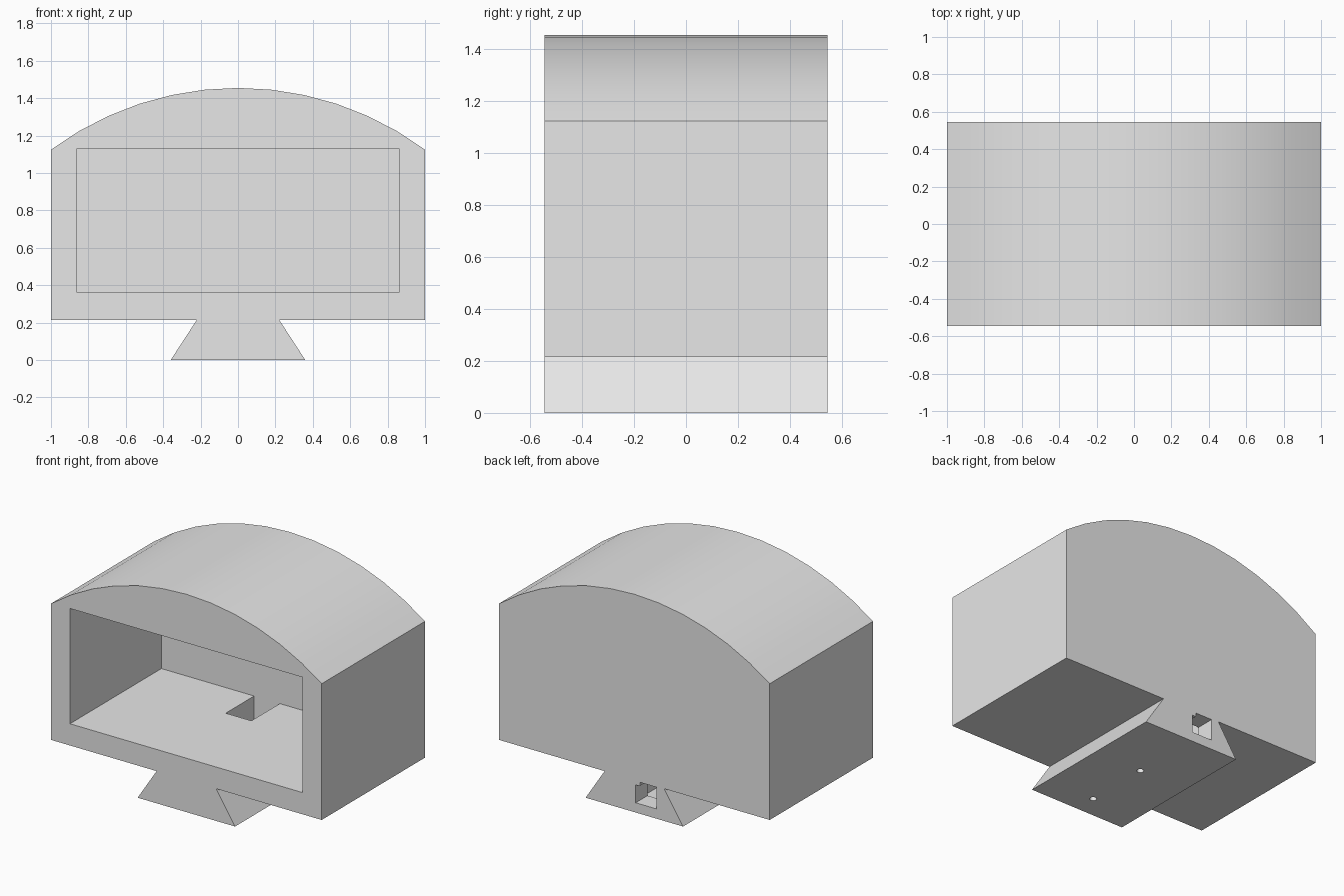
import bpy, bmesh
from math import asin, sin, cos

default = bpy.data.objects.get("Cube")
if default:
    bpy.data.objects.remove(default, do_unlink=True)

HALF_DEPTH = 0.545
EAVE, CREST, BASE = 1.125, 1.455, 0.215

grey = bpy.data.materials.new("light grey")
grey.use_nodes = True
grey.diffuse_color = (0.8, 0.8, 0.8, 1)
grey.node_tree.nodes["Principled BSDF"].inputs["Base Color"].default_value = grey.diffuse_color


def add_object(name, bm):
    bmesh.ops.recalc_face_normals(bm, faces=bm.faces)
    mesh = bpy.data.meshes.new(name)
    bm.to_mesh(mesh)
    bm.free()
    mesh.materials.append(grey)
    obj = bpy.data.objects.new(name, mesh)
    bpy.context.collection.objects.link(obj)
    return obj


def extrude_profile(name, points, y0, y1):
    bm = bmesh.new()
    face = bm.faces.new([bm.verts.new((x, y0, z)) for x, z in points])
    grown = bmesh.ops.extrude_face_region(bm, geom=[face])["geom"]
    verts = [g for g in grown if isinstance(g, bmesh.types.BMVert)]
    bmesh.ops.translate(bm, vec=(0, y1 - y0, 0), verts=verts)
    return add_object(name, bm)


def box(name, x0, x1, y0, y1, z0, z1):
    return extrude_profile(name, [(x0, z0), (x1, z0), (x1, z1), (x0, z1)], y0, y1)


def pin_hole(name, y, radius=0.022, depth=0.1):
    bm = bmesh.new()
    bmesh.ops.create_cone(bm, cap_ends=True, segments=24, radius1=radius,
                          radius2=radius, depth=2 * depth)
    bmesh.ops.translate(bm, vec=(0, y, 0), verts=bm.verts)
    return add_object(name, bm)


# Arched housing with a dovetail foot, as one profile
rise = CREST - EAVE
radius = (1 + rise * rise) / (2 * rise)
sweep = asin(1 / radius)
steps = 12
arch = []
for i in range(steps + 1):
    a = sweep * (1 - 2 * i / steps)
    arch.append((radius * sin(a), CREST - radius + radius * cos(a)))
outline = [(-0.36, 0), (0.36, 0), (0.22, BASE), (1, BASE)] + arch
outline += [(-1, BASE), (-0.22, BASE)]
housing = extrude_profile("arched_housing", outline, -HALF_DEPTH, HALF_DEPTH)

# Front cavity, cable shaft in its floor, rear cable outlet, blind screw holes
cutters = [
    box("cavity_cutter", -0.86, 0.86, -0.7, 0.42, 0.36, 1.13),
    box("shaft_cutter", -0.175, 0.015, 0.12, 0.42, 0.06, 0.4),
    box("outlet_cutter", -0.165, -0.01, 0.3, 0.7, 0.065, 0.185),
    box("outlet_notch_cutter", -0.165, -0.04, 0.3, 0.7, 0.1, 0.21),
    pin_hole("front_screw_cutter", -0.39),
    pin_hole("rear_screw_cutter", 0.06, depth=0.04),
]

bpy.ops.object.select_all(action="DESELECT")
bpy.context.view_layer.objects.active = housing
housing.select_set(True)
for cutter in cutters:
    cutter.hide_render = True
    mod = housing.modifiers.new(cutter.name, "BOOLEAN")
    mod.operation = "DIFFERENCE"
    mod.solver = "EXACT"
    mod.object = cutter
    bpy.ops.object.modifier_apply(modifier=mod.name)
    bpy.data.objects.remove(cutter, do_unlink=True)

bpy.ops.object.shade_smooth_by_angle()
